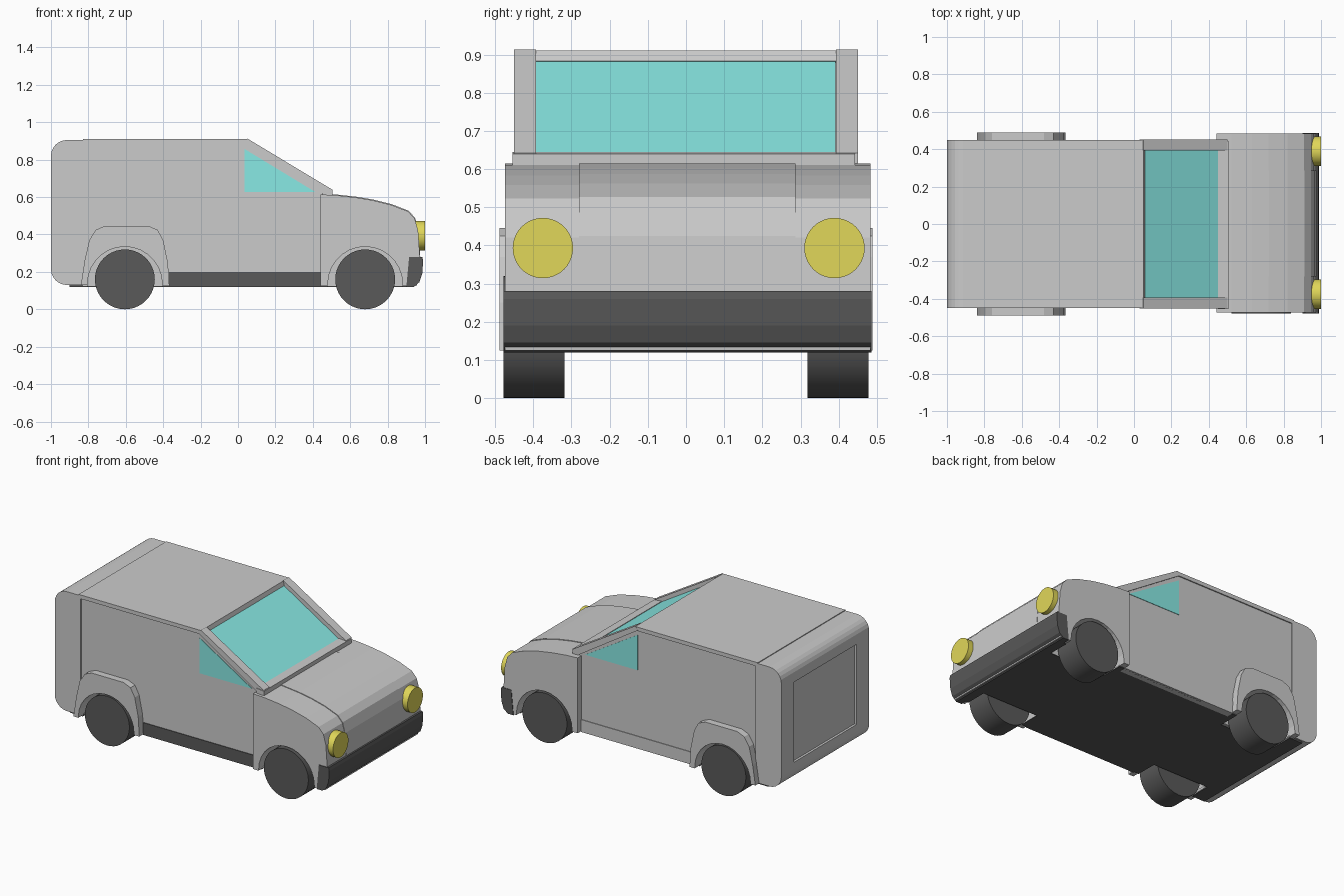
import bpy, bmesh, math

if "Cube" in bpy.data.objects:
    bpy.data.objects.remove(bpy.data.objects["Cube"])


def paint(name, rgb):
    m = bpy.data.materials.new(name)
    m.diffuse_color = (*rgb, 1)
    m.use_nodes = True
    m.node_tree.nodes["Principled BSDF"].inputs["Base Color"].default_value = m.diffuse_color
    return m


DARK = paint("dark_rubber", (0.1, 0.1, 0.1))
GLASS = paint("glass", (0.25, 0.82, 0.78))
LAMP = paint("lamp_yellow", (0.75, 0.68, 0.1))


def prism(name, pts, y0, y1, mat=None):
    """Side profile in x/z, extruded across y."""
    bm = bmesh.new()
    a = [bm.verts.new((x, y0, z)) for x, z in pts]
    b = [bm.verts.new((x, y1, z)) for x, z in pts]
    bm.faces.new(a)
    bm.faces.new(b[::-1])
    n = len(pts)
    for i in range(n):
        bm.faces.new((a[i], b[i], b[(i + 1) % n], a[(i + 1) % n]))
    bmesh.ops.recalc_face_normals(bm, faces=bm.faces)
    me = bpy.data.meshes.new(name)
    bm.to_mesh(me)
    bm.free()
    ob = bpy.data.objects.new(name, me)
    bpy.context.collection.objects.link(ob)
    if mat:
        me.materials.append(mat)
    return ob


def rect(x0, x1, z0, z1):
    return [(x0, z0), (x1, z0), (x1, z1), (x0, z1)]


def arc(cx, cz, r, a0, a1, n):
    return [(cx + r * math.cos(math.radians(a0 + (a1 - a0) * i / n)),
             cz + r * math.sin(math.radians(a0 + (a1 - a0) * i / n))) for i in range(n + 1)]


def cylinder(name, loc, r, depth, rot, mat):
    bpy.ops.mesh.primitive_cylinder_add(vertices=40, radius=r, depth=depth, location=loc, rotation=rot)
    ob = bpy.context.object
    ob.name = name
    ob.data.materials.append(mat)
    bpy.ops.object.shade_smooth_by_angle()


def cut(ob, cutters):
    for c in cutters:
        m = ob.modifiers.new("cut", 'BOOLEAN')
        m.operation = 'DIFFERENCE'
        m.solver = 'EXACT'
        m.object = c


SIDES = ((1, "left"), (-1, "right"))
AXLES = ((-0.605, "rear"), (0.68, "front"))

# wheels and the wells cut around them
wells = []
for s, side in SIDES:
    for x, end in AXLES:
        cylinder(f"{end}_{side}_wheel", (x, s * 0.398, 0.16), 0.16, 0.16, (math.pi / 2, 0, 0), DARK)
        pts = arc(x, 0.135, 0.2, 0, 180, 14) + [(x - 0.205, 0.05), (x + 0.205, 0.05)]
        c = prism(f"{end}_{side}_well_cutter", pts, s * 0.302, s * 0.6)
        c.hide_render = True
        c.hide_set(True)
        wells.append(c)

# cabin body, with its sloped face at the glass plane
body = prism("cabin_body", [(-0.83, 0.125), (-0.83, 0.9), (0.035, 0.9), (0.045, 0.883),
                            (0.49, 0.611), (0.49, 0.125)], -0.443, 0.443)
roof = prism("roof", [(-0.83, 0.885), (-0.83, 0.91), (0.05, 0.91), (0.045, 0.885)], -0.45, 0.45)

# rear section with rounded top and bottom edges and a recessed door panel
rear = prism("rear_section", arc(-0.915, 0.82, 0.085, 90, 180, 6) + arc(-0.915, 0.215, 0.085, 180, 270, 6)
             + [(-0.815, 0.13), (-0.815, 0.905)], -0.45, 0.45)
panel = prism("rear_panel_cutter", rect(-1.1, -0.985, 0.26, 0.78), -0.32, 0.32)
panel.hide_render = True
panel.hide_set(True)
cut(rear, [panel])

# nose with curved hood, plus a slightly raised hood centre
hood = [(0.44, 0.614), (0.52, 0.61), (0.63, 0.598), (0.72, 0.583), (0.82, 0.558), (0.91, 0.523),
        (0.945, 0.485), (0.963, 0.42), (0.973, 0.27)]
nose = prism("nose", hood + [(0.955, 0.125), (0.44, 0.125)], -0.474, 0.483)
prism("hood_centre", [(x + 0.002, z + 0.004) for x, z in hood] + [(0.9, 0.27), (0.44, 0.5)], -0.28, 0.287)

# windscreen, frame and side windows
prism("windscreen", [(0.045, 0.888), (0.455, 0.638), (0.45, 0.62), (0.04, 0.87)], -0.398, 0.392, GLASS)
prism("windscreen_top_bar", [(0.03, 0.91), (0.05, 0.91), (0.058, 0.883), (0.03, 0.87)], -0.42, 0.42)
prism("windscreen_bottom_bar", [(0.45, 0.645), (0.505, 0.64), (0.505, 0.61), (0.45, 0.61)], -0.455, 0.443)
for s, side in SIDES:
    prism(f"{side}_pillar", [(0.03, 0.89), (0.05, 0.913), (0.5, 0.642), (0.5, 0.615), (0.46, 0.615)],
          s * 0.393, s * 0.451)
    prism(f"{side}_window", [(0.035, 0.857), (0.035, 0.628), (0.412, 0.628)], s * 0.4, s * 0.446, GLASS)

# rear wheel flares
flares = []
for s, side in SIDES:
    flares.append(prism(f"{side}_rear_flare",
                        [(-0.84, 0.13), (-0.82, 0.26), (-0.795, 0.37), (-0.76, 0.425), (-0.71, 0.446),
                         (-0.48, 0.446), (-0.43, 0.425), (-0.4, 0.37), (-0.375, 0.25), (-0.367, 0.125)],
                        s * 0.4, s * 0.488))

# floor, sills and bumper
floor = prism("floor", rect(-0.9, 0.93, 0.12, 0.14), -0.44, 0.44, DARK)
prism("right_sill", rect(-0.37, 0.44, 0.12, 0.2), -0.447, -0.4, DARK)
prism("left_sill", rect(-0.37, 0.44, 0.12, 0.2), 0.4, 0.447)
prism("front_bumper", [(0.915, 0.28), (0.985, 0.28), (0.99, 0.26), (0.985, 0.19), (0.97, 0.145),
                       (0.94, 0.12), (0.9, 0.12)], -0.478, 0.486, DARK)

for ob in [body, rear, nose, floor] + flares:
    cut(ob, wells)

# headlights
for y, side in ((0.389, "left"), (-0.375, "right")):
    cylinder(f"{side}_headlight", (0.97, y, 0.393), 0.079, 0.06, (0, math.pi / 2, 0), LAMP)
